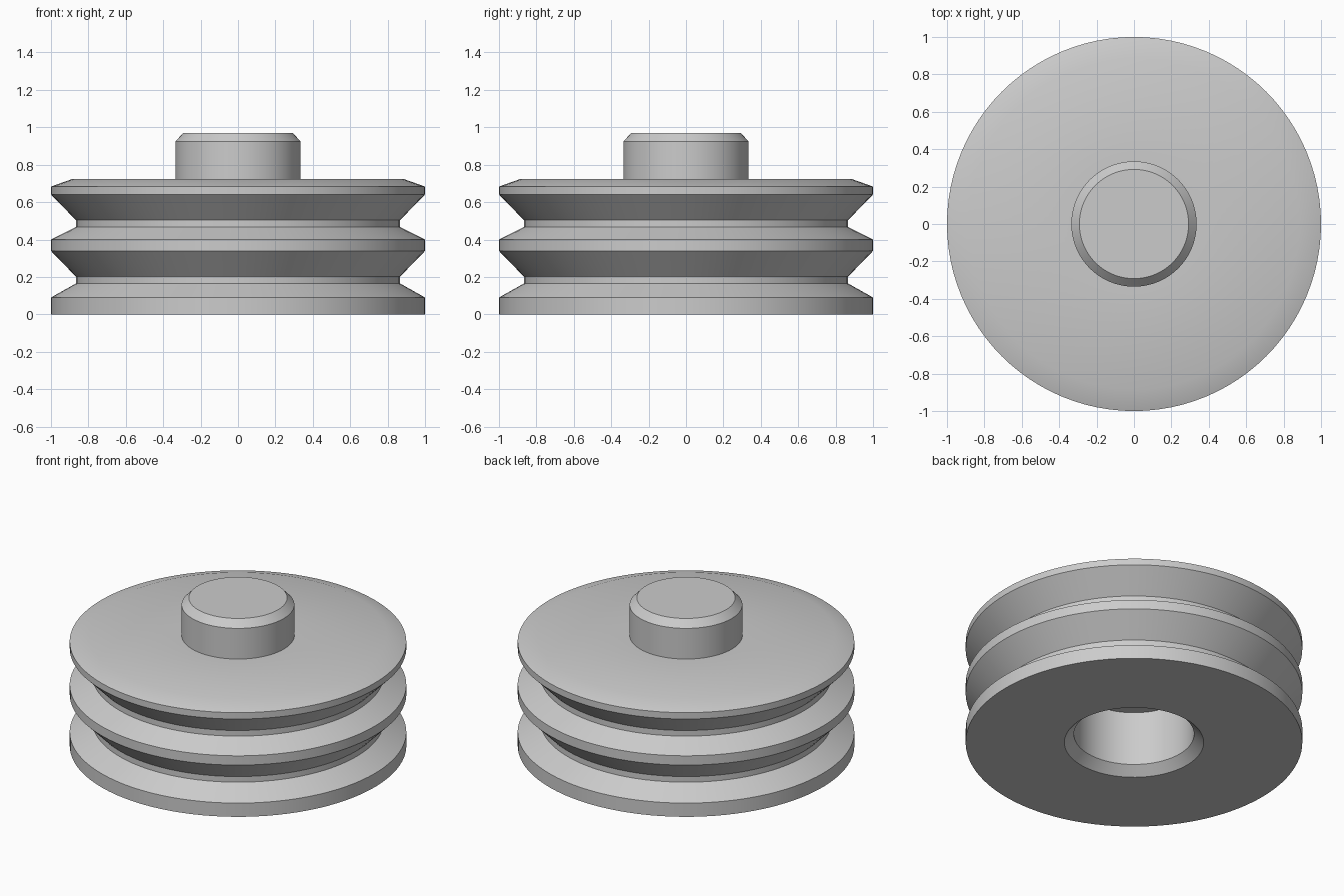
import bpy
import bmesh
import math

cube = bpy.data.objects.get("Cube")
if cube:
    bpy.data.objects.remove(cube, do_unlink=True)

SEGMENTS = 96

grey = bpy.data.materials.new("light grey")
grey.use_nodes = True
grey.diffuse_color = (0.6, 0.6, 0.6, 1)
grey.node_tree.nodes["Principled BSDF"].inputs["Base Color"].default_value = (0.6, 0.6, 0.6, 1)


def lathe(name, profile):
    """Revolve a list of (radius, height) points around z."""
    bm = bmesh.new()
    verts = [bm.verts.new((r, 0, z)) for r, z in profile]
    edges = [bm.edges.new(pair) for pair in zip(verts, verts[1:])]
    bmesh.ops.spin(bm, geom=verts + edges, cent=(0, 0, 0), axis=(0, 0, 1),
                   angle=math.tau, steps=SEGMENTS)
    bmesh.ops.remove_doubles(bm, verts=bm.verts, dist=0.0005)
    bmesh.ops.recalc_face_normals(bm, faces=bm.faces)
    # The profile runs upward on the outside, so outer walls must face away
    wall = max(bm.faces, key=lambda f: f.calc_center_median().xy.length)
    if wall.normal.xy.dot(wall.calc_center_median().xy) < 0:
        bmesh.ops.reverse_faces(bm, faces=bm.faces)
    mesh = bpy.data.meshes.new(name)
    bm.to_mesh(mesh)
    bm.free()
    mesh.materials.append(grey)
    obj = bpy.data.objects.new(name, mesh)
    bpy.context.collection.objects.link(obj)
    bpy.ops.object.select_all(action="DESELECT")
    obj.select_set(True)
    bpy.context.view_layer.objects.active = obj
    bpy.ops.object.shade_smooth_by_angle(angle=math.radians(30))
    return obj


# Grooved disc with a chamfered blind socket underneath
socket = [(0, 0.41), (0.357, 0.41), (0.357, 0.055), (0.414, 0)]
rim = [(1, 0), (1, 0.09)]
for base in (0.165, 0.467):
    rim += [(0.867, base), (0.867, base + 0.037), (1, base + 0.174)]
    if base < 0.3:
        rim.append((1, 0.4))
rim += [(1, 0.683), (0.885, 0.724)]
lathe("grooved_disc", socket + rim + [(0.335, 0.724)])

# Chamfered stud on top
lathe("top_stud", [(0.335, 0.724), (0.335, 0.925), (0.292, 0.97), (0, 0.97)])
